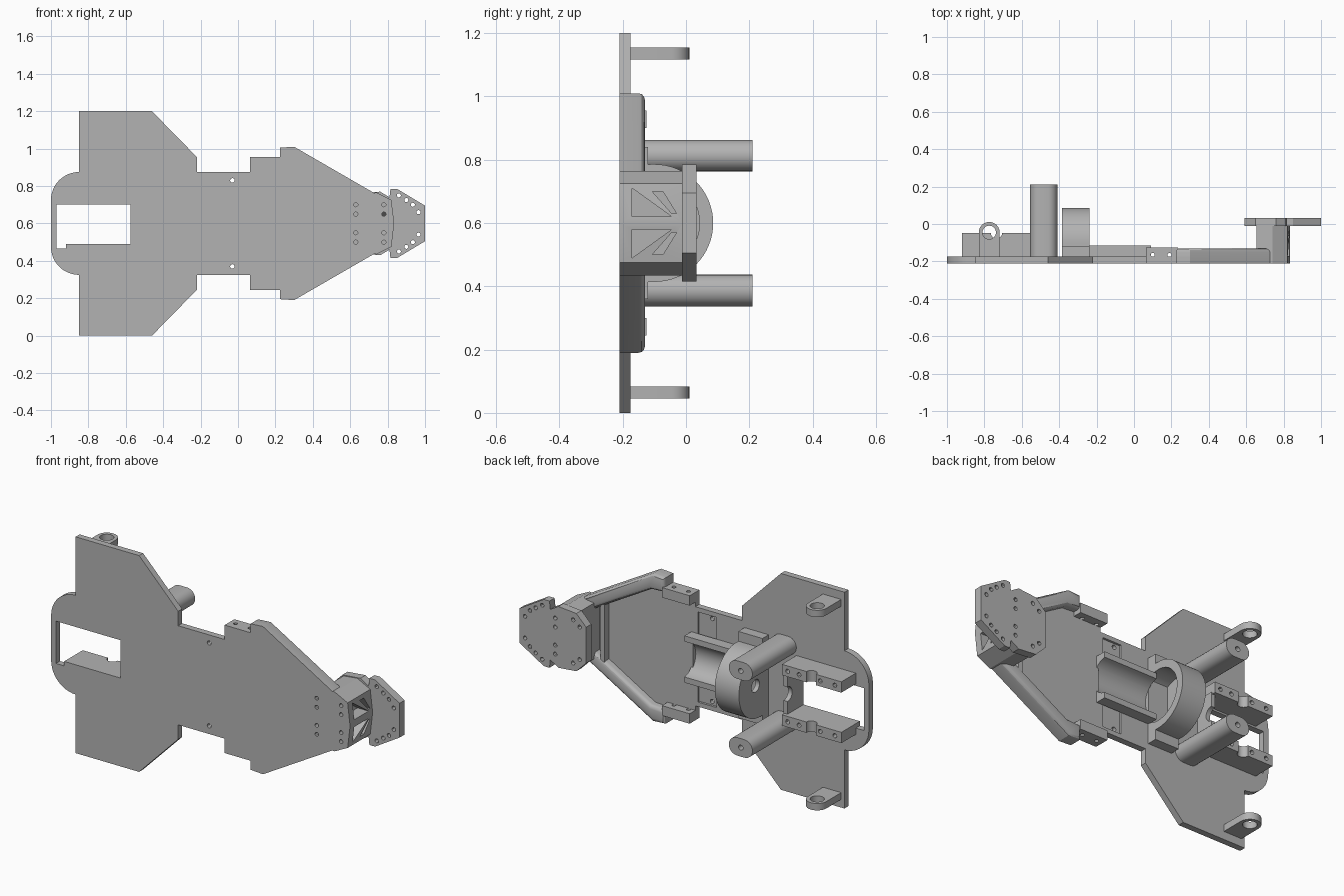
import bpy, bmesh, math
from mathutils import Vector

if "Cube" in bpy.data.objects:
    bpy.data.objects.remove(bpy.data.objects["Cube"], do_unlink=True)

grey = bpy.data.materials.new("plain_grey")
grey.use_nodes = True
grey.diffuse_color = (0.45, 0.45, 0.45, 1)
grey.node_tree.nodes["Principled BSDF"].inputs["Base Color"].default_value = (0.45, 0.45, 0.45, 1)

MID = 0.6             # height of the mirror plane
BACK, FLOOR = -0.21, -0.175   # front and rear faces of the base plate
parts = []


def place(a, b, t, axis):
    return {"x": (t, a, b), "y": (a, t, b), "z": (a, b, t)}[axis]


def add_prism(bm, pts, lo, hi, axis):
    low = [bm.verts.new(place(a, b, lo, axis)) for a, b in pts]
    high = [bm.verts.new(place(a, b, hi, axis)) for a, b in pts]
    bm.faces.new(low[::-1])
    bm.faces.new(high)
    n = len(pts)
    for i in range(n):
        j = (i + 1) % n
        bm.faces.new((low[i], low[j], high[j], high[i]))


def solid(name, prisms, bevel=0):
    bm = bmesh.new()
    for p in prisms:
        add_prism(bm, *p)
    bmesh.ops.recalc_face_normals(bm, faces=bm.faces)
    if bevel:
        edges = [e for e in bm.edges if all(v.co.y > BACK + 0.01 for v in e.verts)]
        bmesh.ops.bevel(bm, geom=edges, offset=bevel, segments=3, profile=0.5, affect="EDGES")
    me = bpy.data.meshes.new(name)
    bm.to_mesh(me)
    bm.free()
    me.materials.append(grey)
    ob = bpy.data.objects.new(name, me)
    bpy.context.collection.objects.link(ob)
    parts.append(ob)
    return ob


def cut(ob, prisms):
    for p in prisms:
        tool = solid("cutter", [p])
        parts.remove(tool)
        tool.hide_render = True
        mod = ob.modifiers.new("cut", "BOOLEAN")
        mod.operation, mod.solver, mod.object = "DIFFERENCE", "EXACT", tool
        bpy.context.view_layer.update()
        dg = bpy.context.evaluated_depsgraph_get()
        me = bpy.data.meshes.new_from_object(ob.evaluated_get(dg))
        ob.modifiers.clear()
        ob.data = me
        bpy.data.objects.remove(tool, do_unlink=True)


def rect(a0, a1, b0, b1):
    return [(a0, b0), (a1, b0), (a1, b1), (a0, b1)]


def arc(ca, cb, r, start, end, n=12):
    angles = [math.radians(start + (end - start) * i / n) for i in range(n + 1)]
    return [(ca + r * math.cos(t), cb + r * math.sin(t)) for t in angles]


def disc(ca, cb, r, n=32):
    return arc(ca, cb, r, 0, 360, n)[:-1]


def flip(p):
    """Mirror a prism about the middle height."""
    pts, lo, hi, axis = p
    if axis == "z":
        return (pts, 2 * MID - hi, 2 * MID - lo, axis)
    return ([(a, 2 * MID - b) for a, b in pts], lo, hi, axis)


def both(*prisms):
    return [q for p in prisms for q in (p, flip(p))]


def closed(half):
    """Complete a lower half outline with its mirrored upper half."""
    return half + [(a, 2 * MID - b) for a, b in reversed(half) if abs(b - MID) > 1e-4]


# Base plate with wings, rounded tail and pointed nose
outline = arc(-0.85, 0.475, 0.15, 180, 270) + [
    (-0.85, 0), (-0.46, 0), (-0.22, 0.245), (-0.22, 0.325), (0.065, 0.325),
    (0.065, 0.245), (0.225, 0.245), (0.225, 0.195), (0.3, 0.19),
    (0.74, 0.445), (0.82, 0.485), (0.835, MID)]
plate = solid("base_plate", [(closed(outline), BACK, FLOOR, "y")])
window = [(-0.97, 0.465), (-0.92, 0.465), (-0.92, 0.49), (-0.575, 0.49), (-0.575, 0.7), (-0.97, 0.7)]
cut(plate, [(window, -0.3, 0, "y")])
cut(plate, both((rect(-0.065, 0.05, 0.35, 0.5), FLOOR - 0.012, 0, "y"),
                (disc(-0.03, 0.37, 0.012, 16), -0.3, 0, "y")))
cut(plate, [(disc(-0.1, MID, 0.1), -0.24, 0.08, "x")])

# Holes shared by the nose and the raised octagon
nose_holes = both(*[(disc(x, z, 0.011, 12), -0.3, -0.12, "y")
                    for x in (0.63, 0.78) for z in (0.5, 0.55)])
cut(plate, nose_holes)

# Side blocks beside the nose, with cross holes
side_holes = both(*[(disc(x, -0.165, 0.011, 12), 0.2, 0.4, "z") for x in (0.1, 0.19)])
for i, p in enumerate(both((rect(0.065, 0.235, 0.245, 0.3), BACK, -0.125, "y"))):
    ob = solid(("lower", "upper")[i] + "_side_block", [p])
    cut(ob, side_holes[i::2])

# Rounded arms running along the nose edges
arm = [(0.225, 0.195), (0.3, 0.19), (0.75, 0.45), (0.7, 0.505), (0.31, 0.28), (0.225, 0.275)]
for i, p in enumerate(both((arm, BACK, -0.13, "y"))):
    solid(("lower", "upper")[i] + "_nose_arm", [p], bevel=0.02)
solid("nose_cross_rail", [(rect(0.595, 0.62, 0.44, 0.76), FLOOR, -0.135, "y")])

# Tower with triangular pockets on its end face
tower_half = [(0.655, 0.445), (0.74, 0.435), (0.82, 0.475), (0.835, MID)]
tower = solid("nose_tower", [(closed(tower_half), BACK, -0.01, "y")])
cut(tower, nose_holes[4:])
cut(tower, both(([(-0.17, 0.62), (-0.17, 0.71), (-0.045, 0.62)], 0.765, 0.9, "x"),
                ([(-0.107, 0.7), (-0.073, 0.7), (-0.03, 0.63), (-0.045, 0.63)], 0.765, 0.9, "x")))

# Raised octagon plate and end fin
top_half = [(0.59, 0.5), (0.65, 0.44), (0.76, 0.43), (0.81, 0.46),
            (0.815, 0.415), (0.85, 0.415), (1.0, 0.505)]
head = solid("head_plate", [(closed(top_half), -0.012, 0.033, "y")])
fin_spots = [(0.86, 0.45), (0.9, 0.475), (0.935, 0.5), (0.965, 0.54)]
octagon_spots = [(0.63, 0.51), (0.67, 0.48), (0.78, 0.5), (0.78, 0.55)]
cut(head, both(*[(disc(x, z, 0.011, 12), -0.1, 0.1, "y") for x, z in fin_spots]))
cut(head, both(*[(disc(x, z, 0.011, 12), 0.01, 0.1, "y") for x, z in octagon_spots]))

# Motor cradle: a block with a round trough
cradle = solid("motor_cradle", [(rect(FLOOR, -0.115, 0.47, 0.73), -0.24, 0.09, "x")])
cut(cradle, [(disc(-0.1, MID, 0.1), -0.3, 0.2, "x")])

# Motor cup: round housing open toward the nose, closed behind
cup_profile = [(FLOOR, 0.785)] + arc(-0.1, MID, 0.186, 90, -90, 32) + [(FLOOR, 0.415)]
cup = solid("motor_cup", [(cup_profile, -0.385, -0.237, "x")])
cut(cup, [(disc(-0.1, MID, 0.143, 48), -0.36, -0.2, "x"),
          (disc(-0.06, MID, 0.035, 24), -0.5, -0.3, "x")])
for i, p in enumerate(both((rect(-0.385, -0.237, 0.36, 0.43), FLOOR, -0.12, "y"))):
    solid(("lower", "upper")[i] + "_cup_flange", [p])

# Standoff posts with stadium section and screw holes
stadium = arc(-0.505, 0.387, 0.05, 90, 270) + arc(-0.46, 0.387, 0.05, -90, 90)
for i, p in enumerate(both((stadium, FLOOR, 0.21, "y"))):
    post = solid(("lower", "upper")[i] + "_standoff", [p])
    cut(post, both((disc(-0.483, 0.387, 0.014, 16), 0.13, 0.3, "y"))[i:i + 1])

# Ears on the wings
ear = [(-0.83, FLOOR), (-0.718, FLOOR)] + arc(-0.774, -0.045, 0.056, 0, 180)
for i, p in enumerate(both((ear, 0.045, 0.083, "z"))):
    ob = solid(("lower", "upper")[i] + "_wing_ear", [p])
    cut(ob, both((disc(-0.774, -0.045, 0.036, 24), 0, 0.2, "z"))[i:i + 1])

# Servo rails either side of the window, with notch and screw holes
rail = [(-0.92, FLOOR), (-0.555, FLOOR), (-0.555, -0.048), (-0.92, -0.048)]
rail_cuts = both((disc(-0.735, -0.048, 0.03, 24), 0.4, 0.55, "z"),
                 *[(disc(x, 0.46, 0.012, 12), -0.1, 0, "y") for x in (-0.88, -0.79, -0.66, -0.59)])
for i, p in enumerate(both((rail, 0.43, 0.49, "z"))):
    ob = solid(("lower", "upper")[i] + "_servo_rail", [p])
    cut(ob, rail_cuts[i::2])
wall = solid("servo_end_wall", [(rect(FLOOR, -0.07, 0.48, 0.72), -0.575, -0.55, "x")])
cut(wall, [(disc(-0.07, MID, 0.04, 24), -0.7, -0.4, "x")])

# Smooth the round surfaces, keep hard edges
bpy.ops.object.select_all(action="DESELECT")
for ob in parts:
    ob.select_set(True)
bpy.context.view_layer.objects.active = parts[0]
bpy.ops.object.shade_smooth_by_angle(angle=math.radians(30))
